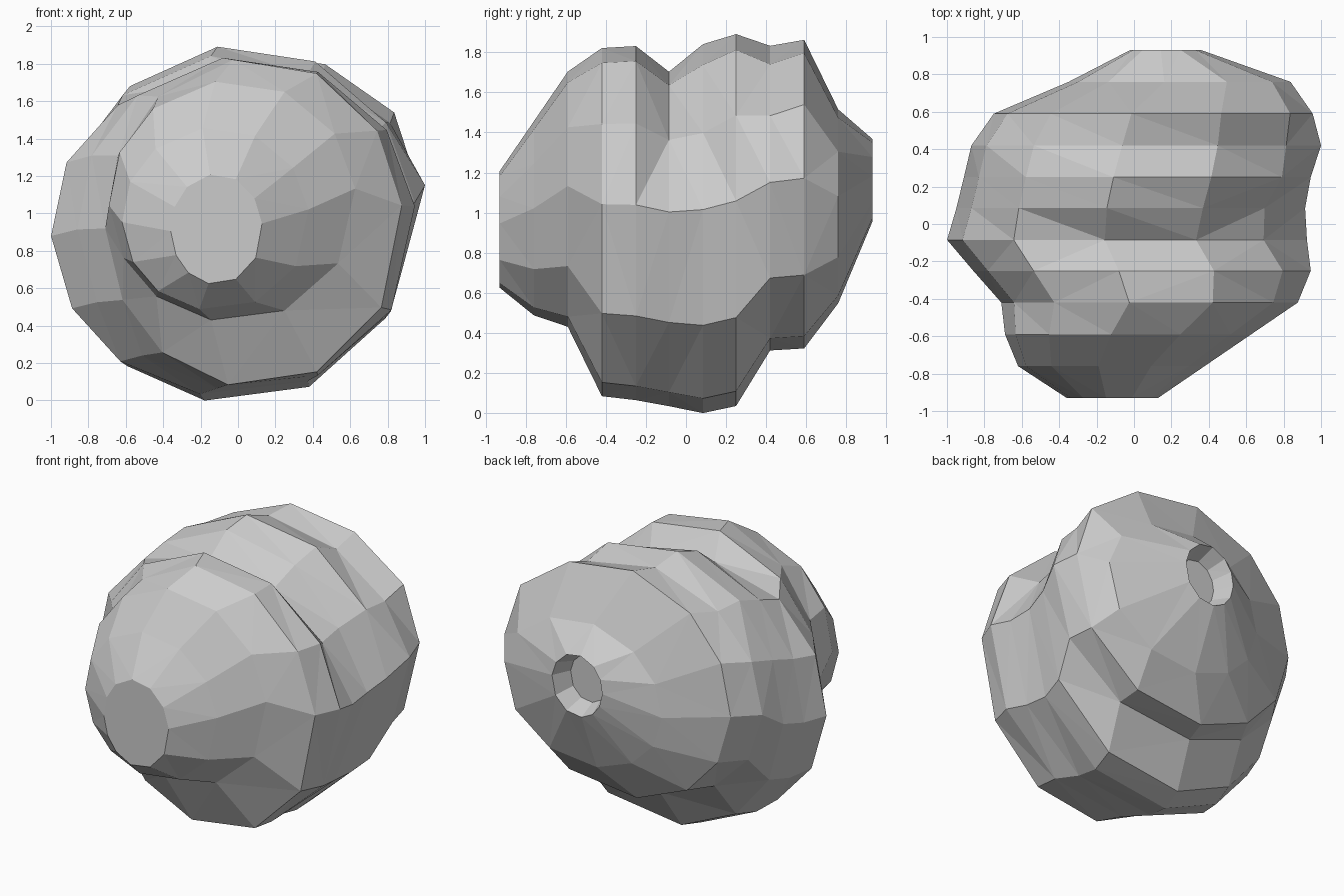
import bpy, bmesh, math

# Cross-sections from front to back: y, x min, x max, z min, z max
RINGS = [
    (-0.93, -0.36, 0.13, 0.62, 1.21),
    (-0.76, -0.62, 0.38, 0.48, 1.46),
    (-0.59, -0.69, 0.63, 0.42, 1.71),
    (-0.42, -0.71, 0.88, 0.07, 1.83),
    (-0.25, -0.86, 0.95, 0.05, 1.84),
    (-0.085, -1.0, 0.93, 0.02, 1.80),
    (0.085, -0.95, 0.92, -0.015, 1.85),
    (0.25, -0.91, 0.95, 0.02, 1.90),
    (0.42, -0.87, 1.005, 0.30, 1.84),
    (0.59, -0.75, 0.96, 0.31, 1.87),
    (0.76, -0.35, 0.84, 0.54, 1.52),
    (0.93, -0.02, 0.36, 0.95, 1.37),
    (0.80, 0.03, 0.31, 1.00, 1.32),   # floor of the pit in the back
]
ANGLES = [6, 34, 65, 98, 130, 156, 182, 208, 232, 260, 295, 329]

# Chipped spots: (ring, corner) -> radius factor
CHIPS = {(5, 1): 0.91, (5, 2): 0.90, (5, 3): 0.90, (5, 4): 0.98,
         (6, 1): 0.92, (6, 2): 0.97, (8, 1): 0.96, (8, 2): 0.96,
         (9, 1): 1.03}

# Rock lofted through the cross-sections
bm = bmesh.new()
loops = []
for i, (y, x0, x1, z0, z1) in enumerate(RINGS):
    loop = []
    for j, a in enumerate(ANGLES):
        t = math.radians(a)
        r = CHIPS.get((i, j), 1.0)
        loop.append(bm.verts.new(((x0 + x1) / 2 + r * (x1 - x0) / 2 * math.cos(t), y,
                                  (z0 + z1) / 2 + r * (z1 - z0) / 2 * math.sin(t))))
    loops.append(loop)

n = len(ANGLES)
for a, b in zip(loops, loops[1:]):
    for j in range(n):
        k = (j + 1) % n
        bm.faces.new((a[j], a[k], b[k], b[j]))
bm.faces.new(loops[0])
bm.faces.new(loops[-1])
bmesh.ops.triangulate(bm, faces=[f for f in bm.faces if len(f.verts) == 4])
bmesh.ops.recalc_face_normals(bm, faces=bm.faces)

mesh = bpy.data.meshes.new("rock")
bm.to_mesh(mesh)
bm.free()
bpy.context.collection.objects.link(bpy.data.objects.new("rock", mesh))
